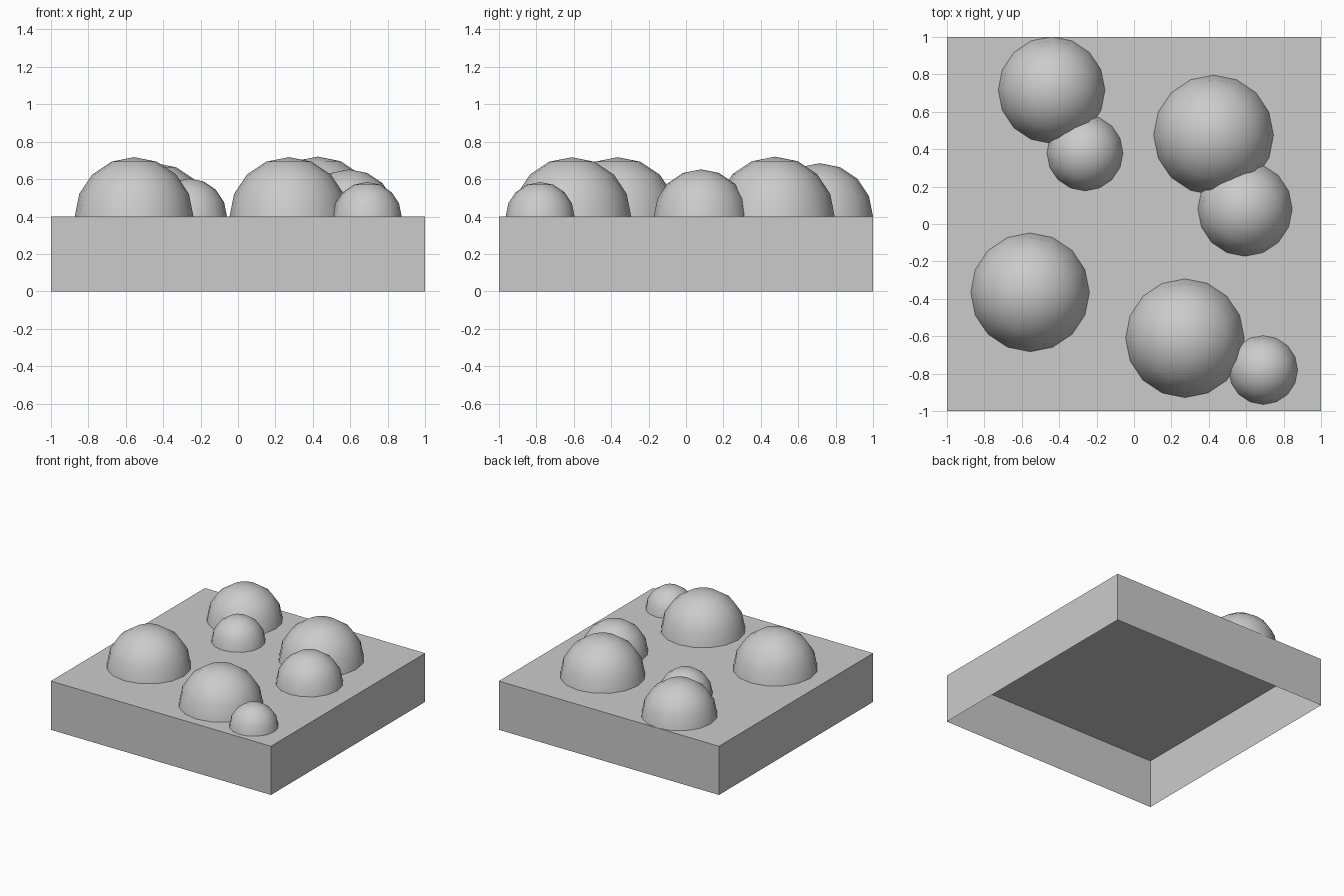
import bpy, bmesh
from mathutils import Vector

if "Cube" in bpy.data.objects:
    bpy.data.objects.remove(bpy.data.objects["Cube"])

TOP = 0.4


def add_object(name, bm):
    mesh = bpy.data.meshes.new(name)
    bm.to_mesh(mesh)
    bm.free()
    obj = bpy.data.objects.new(name, mesh)
    bpy.context.collection.objects.link(obj)
    return obj


# Square base: thin shell, open underneath
bm = bmesh.new()
bmesh.ops.create_cube(bm, size=1)
bmesh.ops.scale(bm, vec=(2, 2, TOP), verts=bm.verts)
bmesh.ops.translate(bm, vec=(0, 0, TOP / 2), verts=bm.verts)
bottom = [f for f in bm.faces if f.normal.z < -0.5]
bmesh.ops.delete(bm, geom=bottom, context='FACES')
add_object("base_plate", bm)


# Smooth half-sphere stud resting on the plate
def dome(name, x, y, r):
    bm = bmesh.new()
    bmesh.ops.create_uvsphere(bm, u_segments=16, v_segments=8, radius=r)
    low = [v for v in bm.verts if v.co.z < -r * 0.01]
    bmesh.ops.delete(bm, geom=low, context='VERTS')
    for f in bm.faces:
        f.smooth = True
    obj = add_object(name, bm)
    obj.location = Vector((x, y, TOP))


# Large and small studs: x, y, radius
domes = [
    (-0.555, -0.365, 0.317),
    (0.272, -0.61, 0.317),
    (0.425, 0.475, 0.32),
    (-0.44, 0.715, 0.285),
    (-0.262, 0.38, 0.203),
    (0.593, 0.08, 0.252),
    (0.69, -0.78, 0.184),
]
for i, (x, y, r) in enumerate(domes, 1):
    dome(f"dome_{i}", x, y, r)
